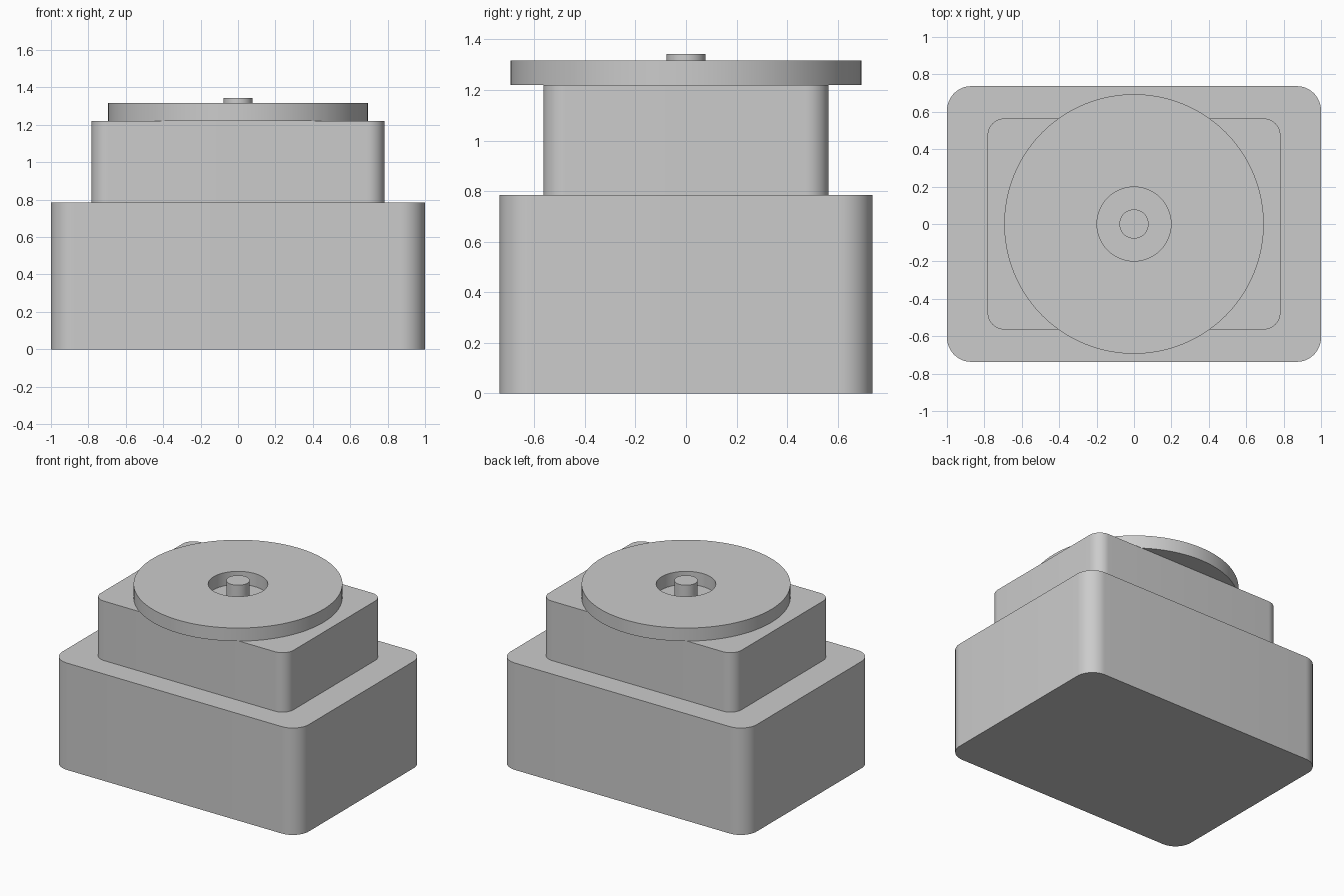
import bpy, bmesh, math

if "Cube" in bpy.data.objects:
    bpy.data.objects.remove(bpy.data.objects["Cube"])

grey = bpy.data.materials.new("light_grey")
grey.diffuse_color = (0.6, 0.6, 0.6, 1)
grey.use_nodes = True
grey.node_tree.nodes["Principled BSDF"].inputs["Base Color"].default_value = grey.diffuse_color


def finish(name, bm):
    bmesh.ops.recalc_face_normals(bm, faces=bm.faces[:])
    mesh = bpy.data.meshes.new(name)
    bm.to_mesh(mesh)
    bm.free()
    mesh.materials.append(grey)
    obj = bpy.data.objects.new(name, mesh)
    bpy.context.collection.objects.link(obj)
    bpy.ops.object.select_all(action='DESELECT')
    obj.select_set(True)
    bpy.context.view_layer.objects.active = obj
    bpy.ops.object.shade_smooth_by_angle(angle=math.radians(30))
    return obj


def rounded_block(name, hx, hy, z0, z1, r, steps=12):
    """Rounded rectangle outline, extruded upward."""
    bm = bmesh.new()
    ring = []
    for q, (sx, sy) in enumerate(((1, 1), (-1, 1), (-1, -1), (1, -1))):
        for i in range(steps + 1):
            a = math.pi / 2 * (q + i / steps)
            ring.append(bm.verts.new((sx * (hx - r) + r * math.cos(a),
                                      sy * (hy - r) + r * math.sin(a), z0)))
    base = bm.faces.new(ring)
    top = bmesh.ops.extrude_face_region(bm, geom=[base], use_keep_orig=True)
    verts = [v for v in top['geom'] if isinstance(v, bmesh.types.BMVert)]
    bmesh.ops.translate(bm, verts=verts, vec=(0, 0, z1 - z0))
    return finish(name, bm)


def lathe(name, profile, closed=False, sides=96):
    """Spin an (r, z) profile around the z axis."""
    bm = bmesh.new()
    vs = [bm.verts.new((r, 0, z)) for r, z in profile]
    edges = [bm.edges.new(p) for p in zip(vs, vs[1:])]
    if closed:
        edges.append(bm.edges.new((vs[-1], vs[0])))
    bmesh.ops.spin(bm, geom=vs + edges, cent=(0, 0, 0), axis=(0, 0, 1),
                   angle=2 * math.pi, steps=sides)
    bmesh.ops.remove_doubles(bm, verts=bm.verts[:], dist=1e-5)
    return finish(name, bm)


# Stepped body
rounded_block("lower_body", 1.0, 0.737, 0.0, 0.784, 0.13)
rounded_block("upper_body", 0.783, 0.564, 0.784, 1.22, 0.09)

# Flat disc with a central hole
lathe("disc", [(0.198, 1.22), (0.694, 1.22), (0.694, 1.316), (0.198, 1.316)], closed=True)

# Pin standing in the hole
lathe("centre_pin", [(0, 1.22), (0.078, 1.22), (0.078, 1.343), (0, 1.343)], sides=48)
